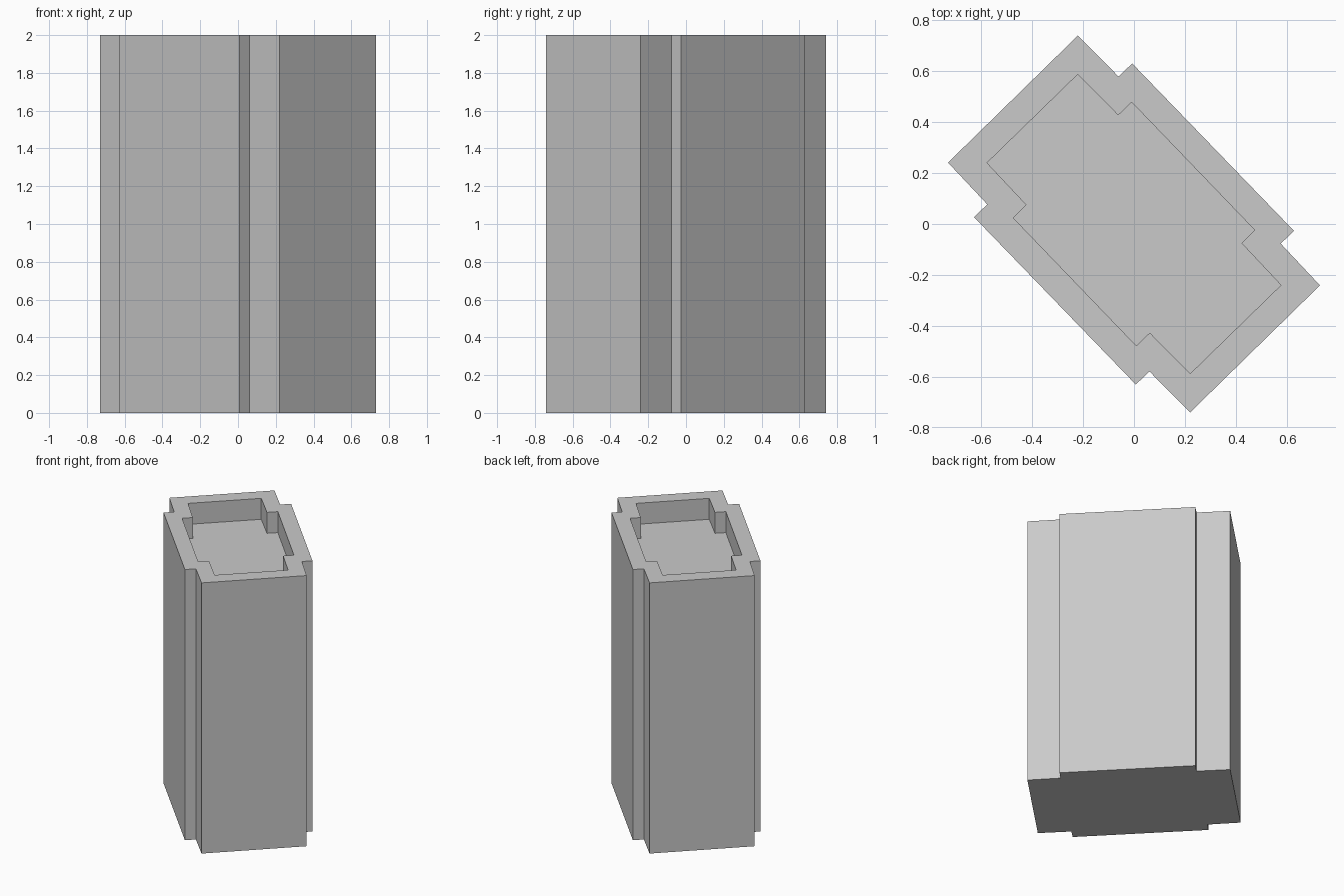
import bpy
import bmesh

HEIGHT = 2.0
ROOF_Z = 1.845

cube = bpy.data.objects.get("Cube")
if cube:
    bpy.data.objects.remove(cube, do_unlink=True)

grey = bpy.data.materials.new("light_grey")
grey.use_nodes = True
colour = (0.59, 0.59, 0.59, 1.0)
grey.diffuse_color = colour
grey.node_tree.nodes["Principled BSDF"].inputs["Base Color"].default_value = colour

# Half of each plan outline; the other half is its half-turn about the centre
outer_half = [(-0.22, 0.74), (-0.061, 0.579), (-0.007, 0.63),
              (0.628, -0.027), (0.576, -0.077), (0.73, -0.241)]
inner_half = [(-0.221, 0.587), (-0.062, 0.427), (-0.009, 0.478),
              (0.474, -0.024), (0.422, -0.075), (0.577, -0.24)]


def full_turn(half):
    return half + [(-x, -y) for x, y in half]


def ring(bm, outline, z):
    return [bm.verts.new((x, y, z)) for x, y in outline]


def bridge(bm, a, b):
    for i in range(len(a)):
        j = (i + 1) % len(a)
        bm.faces.new((a[i], a[j], b[j], b[i]))


# Tower: walls, flat parapet rim, parapet inner walls and sunken roof
bm = bmesh.new()
outer, inner = full_turn(outer_half), full_turn(inner_half)
rings = [ring(bm, outer, 0), ring(bm, outer, HEIGHT),
         ring(bm, inner, HEIGHT), ring(bm, inner, ROOF_Z)]
for lower, upper in zip(rings, rings[1:]):
    bridge(bm, lower, upper)
bm.faces.new(rings[0])
bm.faces.new(rings[-1])
bmesh.ops.recalc_face_normals(bm, faces=bm.faces[:])

mesh = bpy.data.meshes.new("tower_block")
bm.to_mesh(mesh)
bm.free()
mesh.materials.append(grey)
tower = bpy.data.objects.new("tower_block", mesh)
bpy.context.collection.objects.link(tower)
